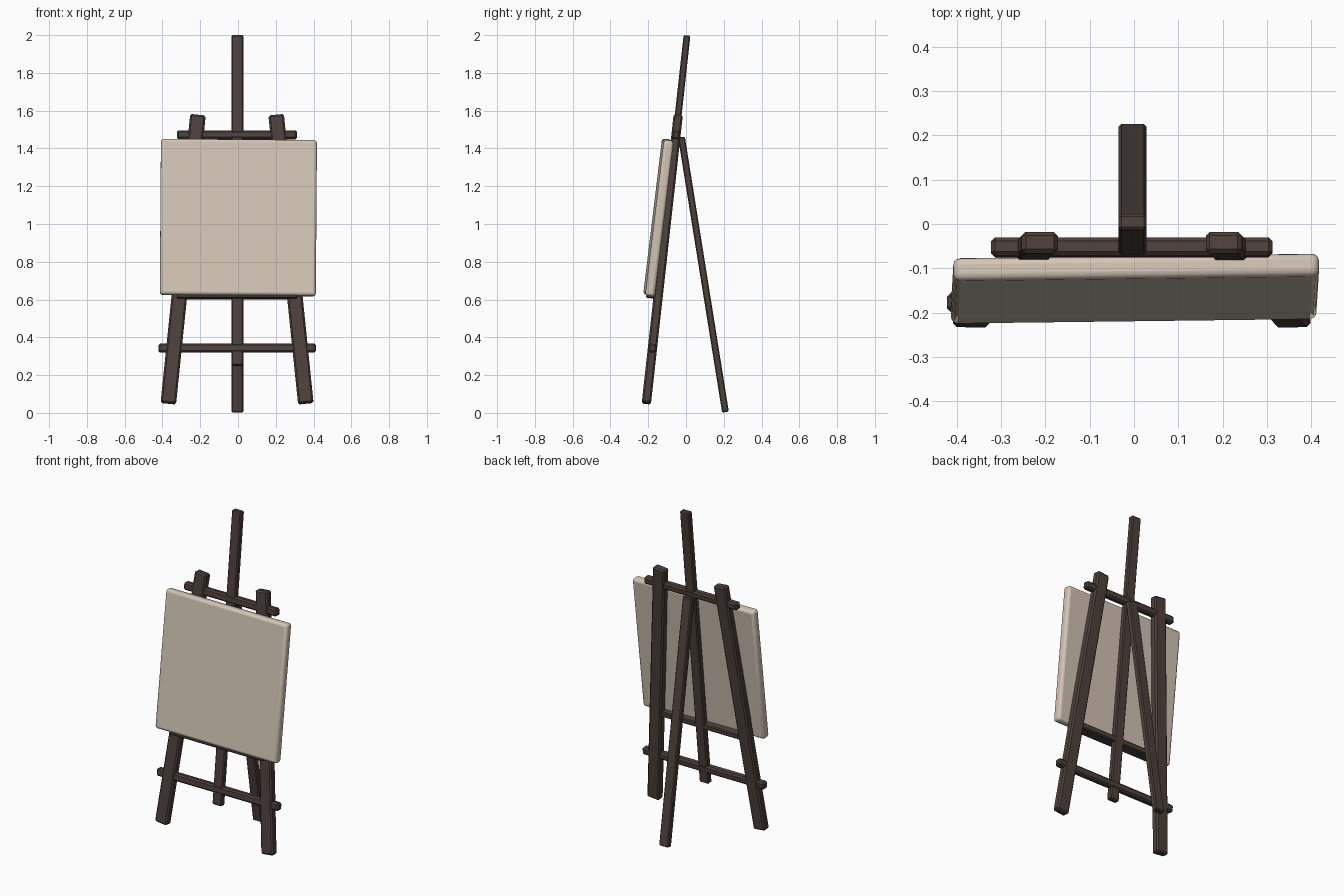
import bpy
from mathutils import Vector, Matrix

if "Cube" in bpy.data.objects:
    bpy.data.objects.remove(bpy.data.objects["Cube"])


def material(name, color):
    m = bpy.data.materials.new(name)
    m.diffuse_color = (*color, 1)
    m.use_nodes = True
    m.node_tree.nodes["Principled BSDF"].inputs["Base Color"].default_value = m.diffuse_color
    return m


WOOD = material("dark_wood", (0.075, 0.052, 0.044))
CLOTH = material("canvas_cloth", (0.65, 0.56, 0.46))
CX = -0.005                                # frame centre line


def lean(z):
    """y of the leaning front frame at height z."""
    return -0.21 + (z - 0.05) * 0.1105


TILT = Vector((0, 0.1105, 1)).normalized()


def beam(name, p0, p1, width, depth, ref, mat=WOOD, bevel=0.009, segments=1):
    """Bevelled bar from p0 to p1; width is measured along ref."""
    p0, p1 = Vector(p0), Vector(p1)
    z = (p1 - p0).normalized()
    ref = Vector(ref)
    x = (ref - ref.dot(z) * z).normalized()
    y = z.cross(x)
    bpy.ops.mesh.primitive_cube_add(size=1)
    ob = bpy.context.object
    ob.name = name
    rot = Matrix((x, y, z)).transposed().to_4x4()
    size = Matrix.Diagonal((width, depth, (p1 - p0).length, 1))
    ob.data.transform(size)
    ob.matrix_world = Matrix.Translation((p0 + p1) / 2) @ rot
    mod = ob.modifiers.new("bevel", 'BEVEL')
    mod.width = bevel
    mod.segments = segments
    ob.data.materials.append(mat)
    return ob


X = (1, 0, 0)

# Splayed front legs
for side, s in (("left", -1), ("right", 1)):
    beam("front_leg_" + side,
         (CX + s * 0.364, lean(0.05), 0.05),
         (CX + s * 0.207, lean(1.577), 1.577), 0.082, 0.049, X)

# Centre mast and rear leg
beam("centre_mast", (CX + 0.002, lean(0.25), 0.25),
     (CX + 0.002, lean(1.998), 1.998), 0.063, 0.036, X, bevel=0.006)
beam("rear_leg", (CX + 0.002, 0.209, 0.004),
     (CX + 0.002, -0.024, 1.46), 0.063, 0.036, X, bevel=0.006)

# Cross bars
for name, z, half in (("top_cross_bar", 1.472, 0.318), ("low_cross_bar", 0.343, 0.417)):
    beam(name, (CX - half, lean(z), z), (CX + half, lean(z), z), 0.046, 0.042, TILT)

# Ledge carrying the canvas
beam("canvas_ledge", (CX - 0.318, -0.17, 0.622), (CX + 0.318, -0.17, 0.622),
     0.034, 0.08, TILT, bevel=0.005)

# Canvas, turned very slightly on the ledge
c = Vector((0.002, -0.146, 1.034))
up = Vector((0.003, 0.0498, 0.4125))
canvas = beam("canvas", c - up, c + up, 0.826, 0.052, (1, 0.0135, 0),
              CLOTH, bevel=0.016, segments=3)
bpy.context.view_layer.objects.active = canvas
bpy.ops.object.shade_smooth_by_angle()
